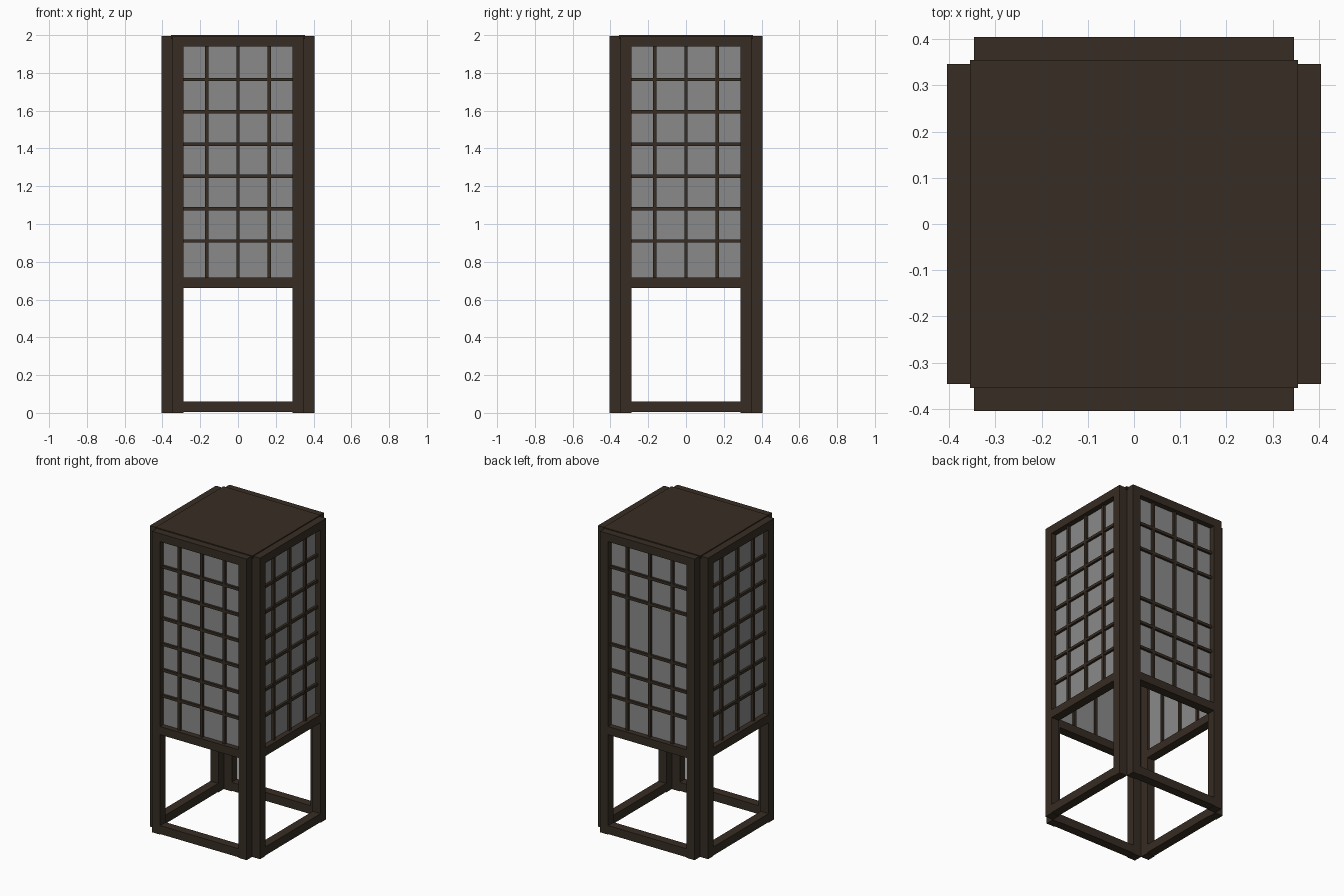
import bpy, bmesh, math
from mathutils import Matrix

if "Cube" in bpy.data.objects:
    bpy.data.objects.remove(bpy.data.objects["Cube"])


def material(name, rgb):
    m = bpy.data.materials.new(name)
    m.diffuse_color = (*rgb, 1.0)
    m.use_nodes = True
    m.node_tree.nodes["Principled BSDF"].inputs["Base Color"].default_value = m.diffuse_color
    return m


WOOD = material("dark_wood", (0.038, 0.026, 0.017))
PAPER = material("grey_paper", (0.255, 0.255, 0.255))


def boxes(name, spans, mat, angle=0.0):
    """One object made of boxes given as (x0, x1, y0, y1, z0, z1), turned about z."""
    bm = bmesh.new()
    for x0, x1, y0, y1, z0, z1 in spans:
        mtx = (Matrix.Translation(((x0 + x1) / 2, (y0 + y1) / 2, (z0 + z1) / 2))
               @ Matrix.Diagonal((x1 - x0, y1 - y0, z1 - z0, 1)))
        bmesh.ops.create_cube(bm, size=1, matrix=mtx)
    bmesh.ops.rotate(bm, verts=bm.verts, matrix=Matrix.Rotation(angle, 3, 'Z'))
    me = bpy.data.meshes.new(name)
    bm.to_mesh(me)
    bm.free()
    me.materials.append(mat)
    ob = bpy.data.objects.new(name, me)
    bpy.context.collection.objects.link(ob)
    return ob


OUT, INN = -0.404, -0.346      # outer and inner face of each frame
HALF, OPEN = 0.346, 0.288      # half width of frame and of its opening
TOP = 1.994
ROWS = [0.91 + 0.171 * i for i in range(6)]
COLS = [-0.165, 0.0, 0.165]
B = 0.009                      # half width of a lattice bar

for k, side in enumerate(("front", "right", "back", "left")):
    a = k * math.pi / 2
    # uprights and three rails
    boxes(side + "_uprights", [(-HALF, -OPEN, OUT, INN, 0, TOP),
                               (OPEN, HALF, OUT, INN, 0, TOP)], WOOD, a)
    boxes(side + "_rails", [(-OPEN, OPEN, OUT, INN, z0, z1) for z0, z1 in
                            ((0.004, 0.06), (0.662, 0.716), (1.94, TOP))], WOOD, a)
    # paper sheet set back in the upper opening
    boxes(side + "_paper", [(-OPEN, OPEN, OUT + 0.036, OUT + 0.039, 0.716, 1.94)], PAPER, a)
    # upright bars pass through the paper, cross bars sit outside it
    boxes(side + "_upright_bars", [(x - B, x + B, OUT + 0.02, OUT + 0.052, 0.716, 1.94)
                                   for x in COLS], WOOD, a)
    # the back has one cross bar fewer
    rows = [z for i, z in enumerate(ROWS) if not (side == "back" and i == 3)]
    boxes(side + "_cross_bars", [(-OPEN, OPEN, OUT + 0.021, OUT + 0.036, z - B, z + B)
                                 for z in rows], WOOD, a)

# lid
boxes("lid", [(-0.355, 0.355, -0.355, 0.355, 1.98, 2.0)], WOOD)
